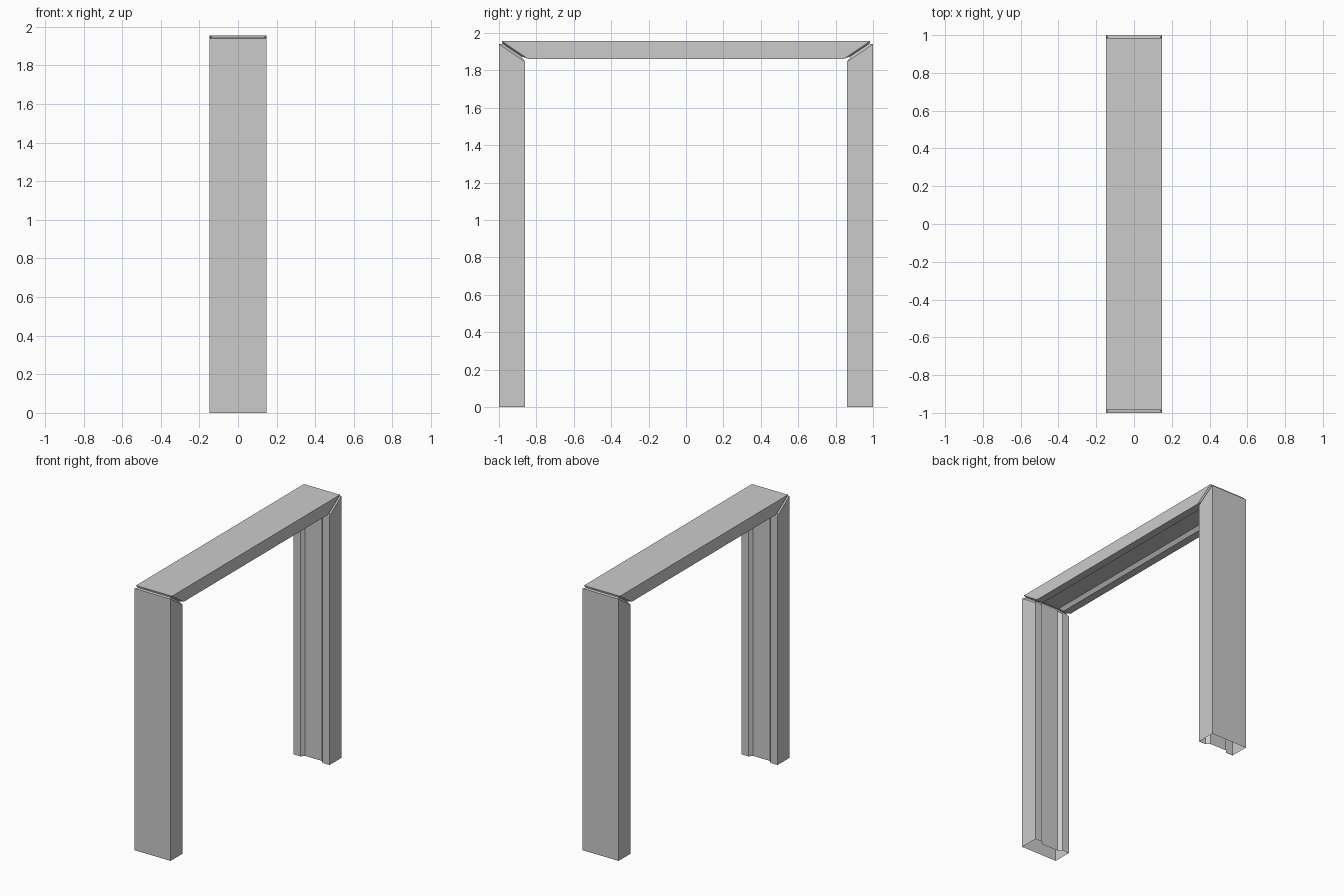
import bpy
import bmesh

cube = bpy.data.objects.get("Cube")
if cube:
    bpy.data.objects.remove(cube, do_unlink=True)

grey = bpy.data.materials.new("plain_grey")
grey.use_nodes = True
colour = (0.6, 0.6, 0.6, 1)
grey.diffuse_color = colour
grey.node_tree.nodes["Principled BSDF"].inputs["Base Color"].default_value = colour

HEIGHT = 1.956
POST_DEPTH, BEAM_DEPTH = 0.139, 0.094
GAP = 0.016
CHANNEL, SLOPE = 0.024, 0.021


def profile(inset=0.0):
    """Section with a shallow sloped channel, as (x, depth fraction, channel cut)."""
    t = inset / 0.1
    edge, lip = 0.148 - inset, 0.09 + inset
    half = [(edge, t, 0), (edge, 1 - t, 0), (lip, 1 - t, 0), (lip - SLOPE, 1 - t, CHANNEL)]
    return half + [(-x, d, cut) for x, d, cut in reversed(half)]


def miter(x, d, cut):
    return x, -1 + POST_DEPTH * d - cut, HEIGHT - BEAM_DEPTH * d + cut


def post_foot(x, d, cut):
    return x, miter(x, d, cut)[1], 0


def post_top(x, d, cut):
    x, y, z = miter(x, d, cut)
    return x, y, z - GAP


def beam_end(x, d, cut):
    x, y, z = miter(x, d, cut)
    return x, y + GAP, z


def far(point):
    """Mirror a section to the back end."""
    def mirrored(x, d, cut):
        x, y, z = point(x, d, cut)
        return x, -y, z
    return mirrored


def sweep(name, sections):
    """Skin a run of sections, leaving the ends open."""
    bm = bmesh.new()
    rings = [[bm.verts.new(place(*point)) for point in profile(inset)]
             for place, inset in sections]
    for a, b in zip(rings, rings[1:]):
        for i in range(len(a)):
            j = (i + 1) % len(a)
            bm.faces.new((a[i], a[j], b[j], b[i]))
    bmesh.ops.recalc_face_normals(bm, faces=bm.faces)
    mesh = bpy.data.meshes.new(name)
    bm.to_mesh(mesh)
    bm.free()
    mesh.materials.append(grey)
    obj = bpy.data.objects.new(name, mesh)
    bpy.context.collection.objects.link(obj)


# Hollow posts, each ending in half of the notched mitre joint
NOTCH = 0.014
sweep("front_post", [(post_foot, 0), (post_top, 0), (miter, NOTCH)])
sweep("back_post", [(far(post_foot), 0), (far(post_top), 0), (far(miter), NOTCH)])

# Top beam with the other halves of the joints
sweep("top_beam", [(miter, NOTCH), (beam_end, 0), (far(beam_end), 0), (far(miter), NOTCH)])
